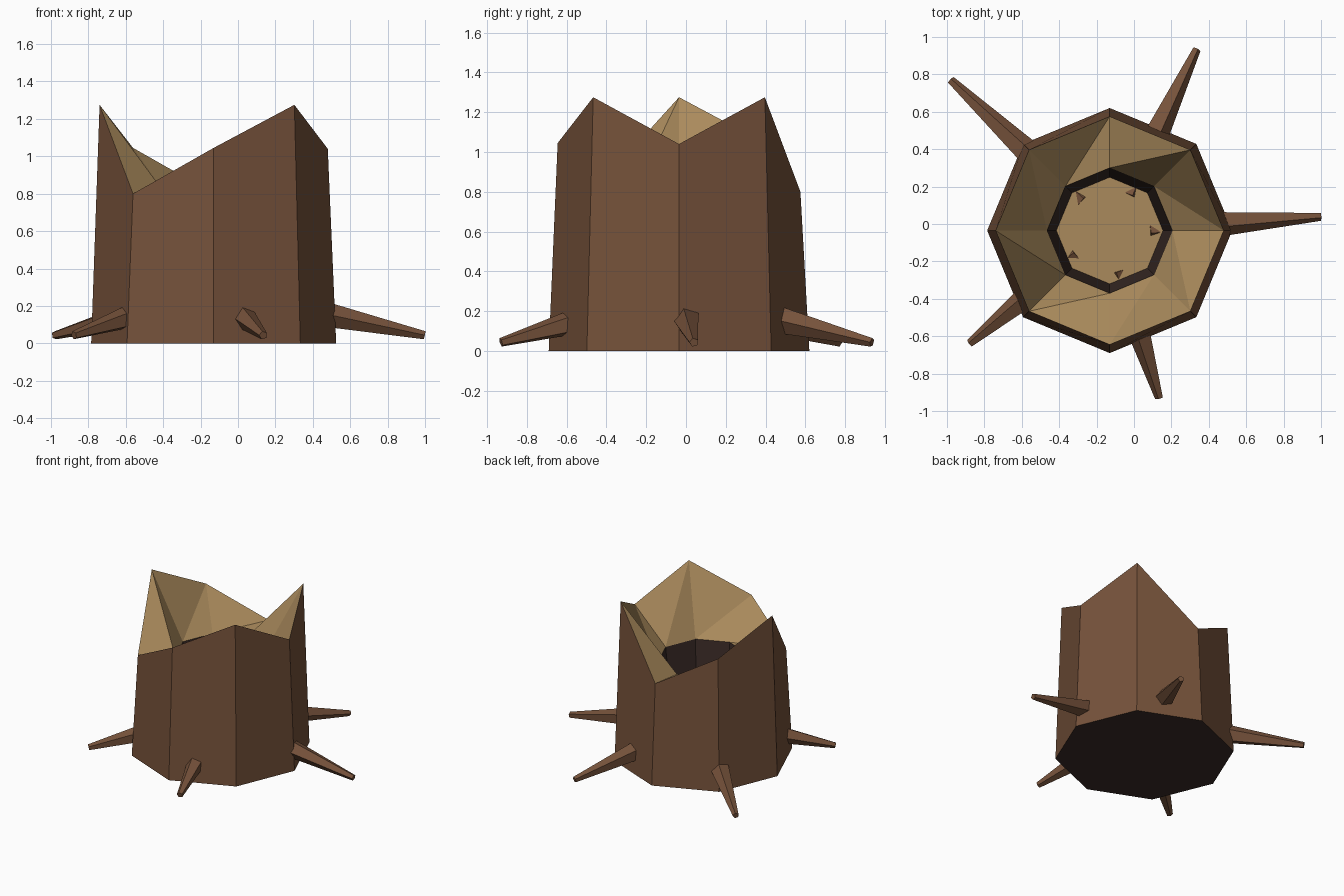
import bpy, bmesh, math
from mathutils import Vector

if "Cube" in bpy.data.objects:
    bpy.data.objects.remove(bpy.data.objects["Cube"])

CX, CY = -0.13, -0.035          # trunk axis


def material(name, rgb):
    m = bpy.data.materials.new(name)
    m.diffuse_color = (*rgb, 1.0)
    m.use_nodes = True
    m.node_tree.nodes["Principled BSDF"].inputs["Base Color"].default_value = m.diffuse_color
    return m


BARK = material("bark brown", (0.180, 0.084, 0.043))
WOOD = material("cut wood tan", (0.400, 0.254, 0.107))
DARK = material("dark hollow", (0.042, 0.024, 0.020))


def finish(name, bm, mats):
    bmesh.ops.recalc_face_normals(bm, faces=bm.faces)
    me = bpy.data.meshes.new(name)
    bm.to_mesh(me)
    bm.free()
    for m in mats:
        me.materials.append(m)
    ob = bpy.data.objects.new(name, me)
    bpy.context.collection.objects.link(ob)
    return ob


def ring(bm, radius, heights):
    verts = []
    for i, z in enumerate(heights):
        a = math.tau * i / len(heights)
        verts.append(bm.verts.new((CX + radius * math.cos(a),
                                   CY + radius * math.sin(a), z)))
    return verts


# Hollow stump: bark wall, jagged rim, sloping cut wood, dark hollow, floor
bm = bmesh.new()
N = 8
JAG = [1.04, 1.275, 0.80, 1.045, 1.275, 0.80, 1.045, 1.275]
base = ring(bm, 0.655, [0] * N)
rim = ring(bm, 0.61, JAG)
lip = ring(bm, 0.335, [0.77] * N)
floor = ring(bm, 0.285, [0.32] * N)


def face(verts, mat):
    bm.faces.new(verts).material_index = mat


for i in range(N):
    j = (i + 1) % N
    face((base[i], base[j], rim[j], rim[i]), 0)
    face((rim[i], rim[j], lip[j]), 1)
    face((rim[i], lip[j], lip[i]), 1)
    face((lip[i], lip[j], floor[j], floor[i]), 2)
face(floor, 1)
face(base[::-1], 2)
finish("stump", bm, [BARK, WOOD, DARK])


# Five-sided tapering root running outwards and down from inside the trunk
def root(name, angle, reach):
    a = math.radians(angle)
    out = Vector((math.cos(a), math.sin(a), 0))
    start = Vector((CX, CY, 0.237)) + out * 0.20
    end = Vector((CX, CY, 0.043)) + out * reach
    axis = (end - start).normalized()
    side = Vector((-math.sin(a), math.cos(a), 0))
    up = axis.cross(side)
    bm = bmesh.new()
    loops = []
    for centre, r in ((start, 0.105), (end, 0.023)):
        loops.append([])
        for k in range(5):
            t = math.radians(34 + 72 * k)
            p = centre + side * (r * math.cos(t)) + up * (r * math.sin(t))
            loops[-1].append(bm.verts.new(p))
    inner, tip = loops
    for k in range(5):
        n = (k + 1) % 5
        bm.faces.new((inner[k], inner[n], tip[n], tip[k]))
    bm.faces.new(inner[::-1])
    bm.faces.new(tip)
    finish(name, bm, [BARK])


ROOTS = [(3.8, 1.13), (64.4, 1.075), (136.6, 1.17), (218.9, 0.96), (286.5, 0.933)]
for i, (angle, reach) in enumerate(ROOTS):
    root(f"root_{i + 1}", angle, reach)
